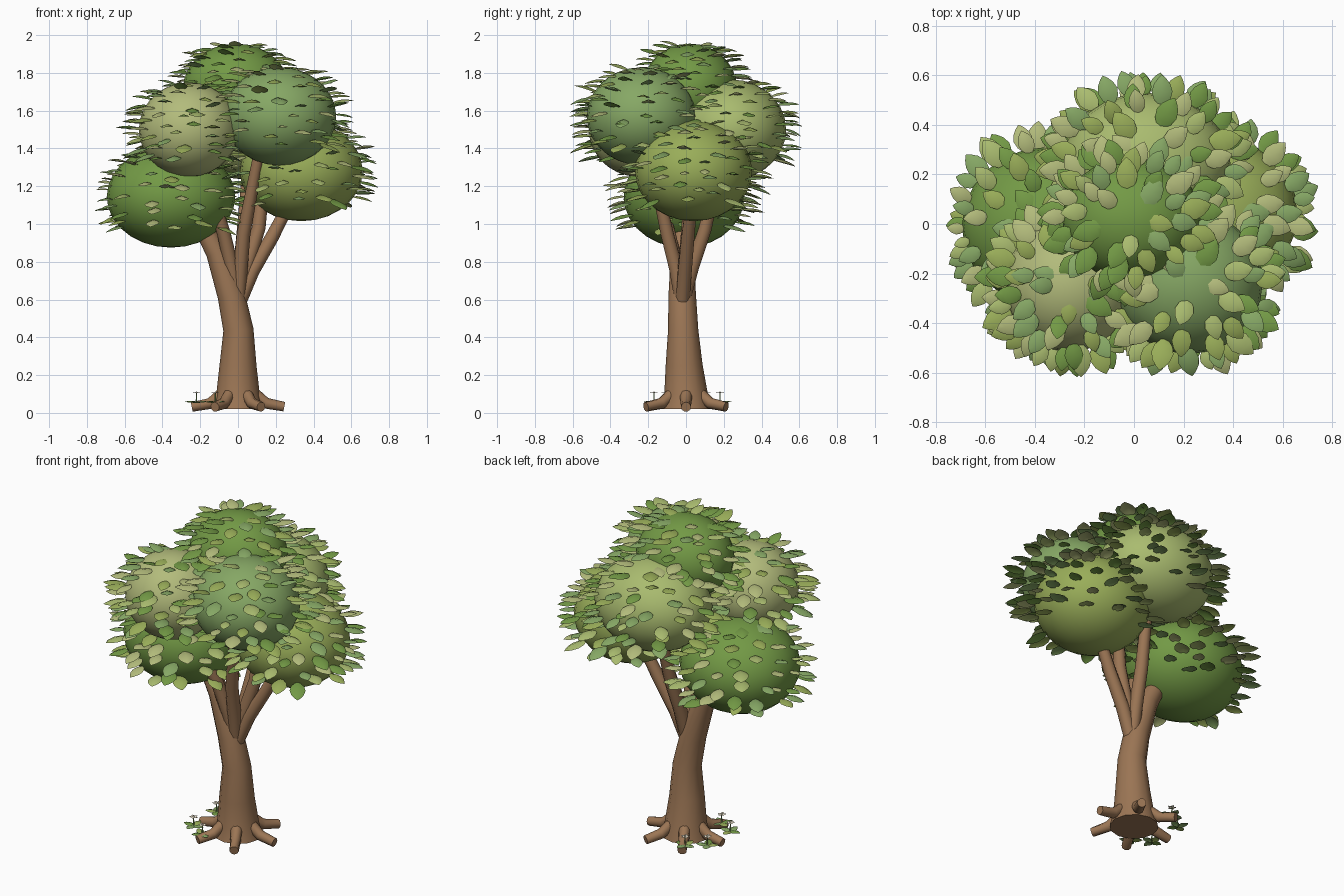
import bpy, bmesh, math, random
from mathutils import Vector, Matrix

if "Cube" in bpy.data.objects:
    bpy.data.objects.remove(bpy.data.objects["Cube"])

random.seed(7)
Z = Vector((0, 0, 1))


def mat(name, rgb):
    m = bpy.data.materials.new(name)
    m.diffuse_color = (*rgb, 1)
    m.use_nodes = True
    m.node_tree.nodes["Principled BSDF"].inputs["Base Color"].default_value = m.diffuse_color
    return m


BARK = mat("bark", (0.33, 0.18, 0.09))
PETAL = mat("petal", (0.85, 0.78, 0.62))
GREENS = {
    "dark": mat("dark_green", (0.17, 0.32, 0.06)),
    "pale": mat("pale_green", (0.45, 0.50, 0.20)),
    "cool": mat("cool_green", (0.24, 0.39, 0.13)),
    "olive": mat("olive_green", (0.32, 0.42, 0.10)),
    "light": mat("light_green", (0.40, 0.50, 0.16)),
}


def finish(bm, name, mats, angle=50):
    me = bpy.data.meshes.new(name)
    bm.to_mesh(me)
    bm.free()
    for m in mats:
        me.materials.append(m)
    ob = bpy.data.objects.new(name, me)
    bpy.context.collection.objects.link(ob)
    bpy.ops.object.select_all(action='DESELECT')
    ob.select_set(True)
    bpy.context.view_layer.objects.active = ob
    bpy.ops.object.shade_smooth_by_angle(angle=math.radians(angle))
    return ob


def tube(bm, path, radii, sides=10):
    """Loft rings of given radii along a path, capped at both ends."""
    pts = [Vector(p) for p in path]
    rings = []
    for i, (p, r) in enumerate(zip(pts, radii)):
        t = (pts[min(i + 1, len(pts) - 1)] - pts[max(i - 1, 0)]).normalized()
        ref = Vector((0, 1, 0)) if abs(t.y) < 0.9 else Z
        u = t.cross(ref).normalized()
        v = t.cross(u)
        rings.append([bm.verts.new(p + r * (u * math.cos(a) + v * math.sin(a)))
                      for a in (2 * math.pi * k / sides for k in range(sides))])
    faces = [bm.faces.new(rings[0]), bm.faces.new(rings[-1])]
    for a, b in zip(rings, rings[1:]):
        for k in range(sides):
            j = (k + 1) % sides
            faces.append(bm.faces.new((a[k], a[j], b[j], b[k])))
    bmesh.ops.recalc_face_normals(bm, faces=faces)


def leaf(bm, base, direction, up, length, width, slot=0):
    """Cupped ovate leaf that droops toward a pointed tip."""
    d = direction.normalized()
    s = d.cross(up).normalized()
    n = s.cross(d)
    rows = []
    for t, w in ((0, .3), (.2, .8), (.45, 1), (.7, .78), (.88, .4)):
        c = base + d * length * t + n * length * 0.35 * t * (1 - t * 1.15)
        hw = width * w / 2
        rows.append([bm.verts.new(c + s * hw * k - n * hw * 0.35 * abs(k)) for k in (-1, 0, 1)])
    tip = bm.verts.new(base + d * length - n * length * 0.06)
    fs = []
    for a, b in zip(rows, rows[1:]):
        for k in (0, 1):
            fs.append(bm.faces.new((a[k], a[k + 1], b[k + 1], b[k])))
    for k in (0, 1):
        fs.append(bm.faces.new((rows[-1][k], rows[-1][k + 1], tip)))
    for f in fs:
        f.normal_update()
        if f.normal.dot(n) < 0:
            f.normal_flip()
        f.material_index = slot


# trunk, leaning into the left limb
bm = bmesh.new()
tube(bm, [(0, 0, 0.02), (0, 0, 0.1), (0, -.01, 0.25), (0.002, -.015, 0.44), (-.035, -.02, 0.62),
          (-.11, -.02, 0.85), (-.22, -.02, 1.05)],
     [.135, .115, .098, .08, .073, .06, .045], 12)
finish(bm, "trunk", [BARK])

# limbs rising from the fork into the foliage
for name, mid, end in (("front_left", (-.075, -.09, .95), (-.2, -.2, 1.35)),
                       ("front_right", (.03, -.1, .95), (.12, -.2, 1.42)),
                       ("right", (.18, .01, .93), (.32, .04, 1.2)),
                       ("back", (.03, .1, .97), (.06, .2, 1.4)),
                       ("centre", (.11, .01, .98), (.17, .04, 1.55))):
    bm = bmesh.new()
    foot = Vector((0, -.02, .57))
    m = Vector(mid)
    tube(bm, [foot, foot.lerp(m, .5) + Vector((m.x, m.y, 0)) * -.08, m, end], [.038, .038, .036, .028])
    finish(bm, name + "_limb", [BARK])

# roots
for i in range(6):
    a = math.radians(60 * i)
    c, s = math.cos(a), math.sin(a)
    bm = bmesh.new()
    tube(bm, [(r * c, r * s, z) for r, z in ((.06, .13), (.105, .085), (.15, .05), (.245, .032))],
         [.025, .032, .03, .026], 9)
    finish(bm, "root_%d" % (i + 1), [BARK])

# foliage clumps: name, centre, radii, colour, leaf count
CLUMPS = [
    ("left_foliage", (-.355, -.01, 1.145), (.34, .32, .27), "dark", 95),
    ("front_left_foliage", (-.26, -.25, 1.5), (.265, .265, .25), "pale", 110),
    ("front_right_foliage", (.22, -.235, 1.57), (.30, .29, .26), "cool", 95),
    ("right_foliage", (.335, .04, 1.28), (.325, .31, .265), "olive", 110),
    ("back_foliage", (.05, .24, 1.5), (.34, .29, .265), "light", 110),
    ("top_foliage", (-.01, .02, 1.72), (.28, .25, .235), "dark", 110),
]


def inside(p, skip):
    for c in CLUMPS:
        if c[0] != skip:
            q = p - Vector(c[1])
            if sum((q[k] / c[2][k]) ** 2 for k in range(3)) < 1:
                return True
    return False


for name, centre, rad, colour, count in CLUMPS:
    c = Vector(centre)
    bm = bmesh.new()
    bmesh.ops.create_uvsphere(bm, u_segments=24, v_segments=14, radius=1)
    for v in bm.verts:
        v.co = c + Vector(v.co[k] * rad[k] for k in range(3))
    finish(bm, name, [GREENS[colour]])

    # leaves spread evenly on a spiral, pointing outward
    bm = bmesh.new()
    for i in range(count):
        z = 1 - 1.62 * (i + .5) / count + random.uniform(-.04, .04)
        z = max(-.7, min(.97, z))
        a = i * 2.39996 + random.uniform(-.2, .2)
        h = math.sqrt(1 - z * z)
        n = Vector((h * math.cos(a), h * math.sin(a), z))
        p = c + Vector(n[k] * rad[k] * .98 for k in range(3))
        if inside(p, name):
            continue
        flat = Vector((n.x, n.y, 0)).normalized()
        d = flat + n * .25 + Vector((random.uniform(-.35, .35), random.uniform(-.35, .35),
                                     random.uniform(-.4, .15)))
        size = random.uniform(.095, .135)
        tip = p + d.normalized() * size
        if tip.z > 1.98 or abs(tip.x) > .75 or abs(tip.y) > .62:
            size *= .7
        leaf(bm, p, d, Z + n * .3, size, size * .68, random.randrange(5))
    finish(bm, name.replace("foliage", "leaves"), list(GREENS.values()))

# small plants at the foot of the trunk: leaves, stem and a five-petal flower
for i, (x, y) in enumerate(((-.22, -.11), (-.12, -.17), (-.22, .11), (-.12, .18))):
    bm = bmesh.new()
    p = Vector((x, y, .055))
    for k in range(4):
        a = k * 1.57 + i
        leaf(bm, p, Vector((math.cos(a), math.sin(a), .1)), Z, .065, .045, k % 3)
    tube(bm, [p, p + Z * .05], [.004, .003], 6)
    finish(bm, "ground_plant_%d" % (i + 1), [GREENS["cool"], GREENS["olive"], GREENS["dark"]])
    bm = bmesh.new()
    for k in range(5):
        a = k * math.tau / 5
        leaf(bm, p + Z * .05, Vector((math.cos(a), math.sin(a), .15)), Z, .026, .018)
    bmesh.ops.create_icosphere(bm, subdivisions=1, radius=.006, matrix=Matrix.Translation(p + Z * .053))
    finish(bm, "flower_%d" % (i + 1), [PETAL])
